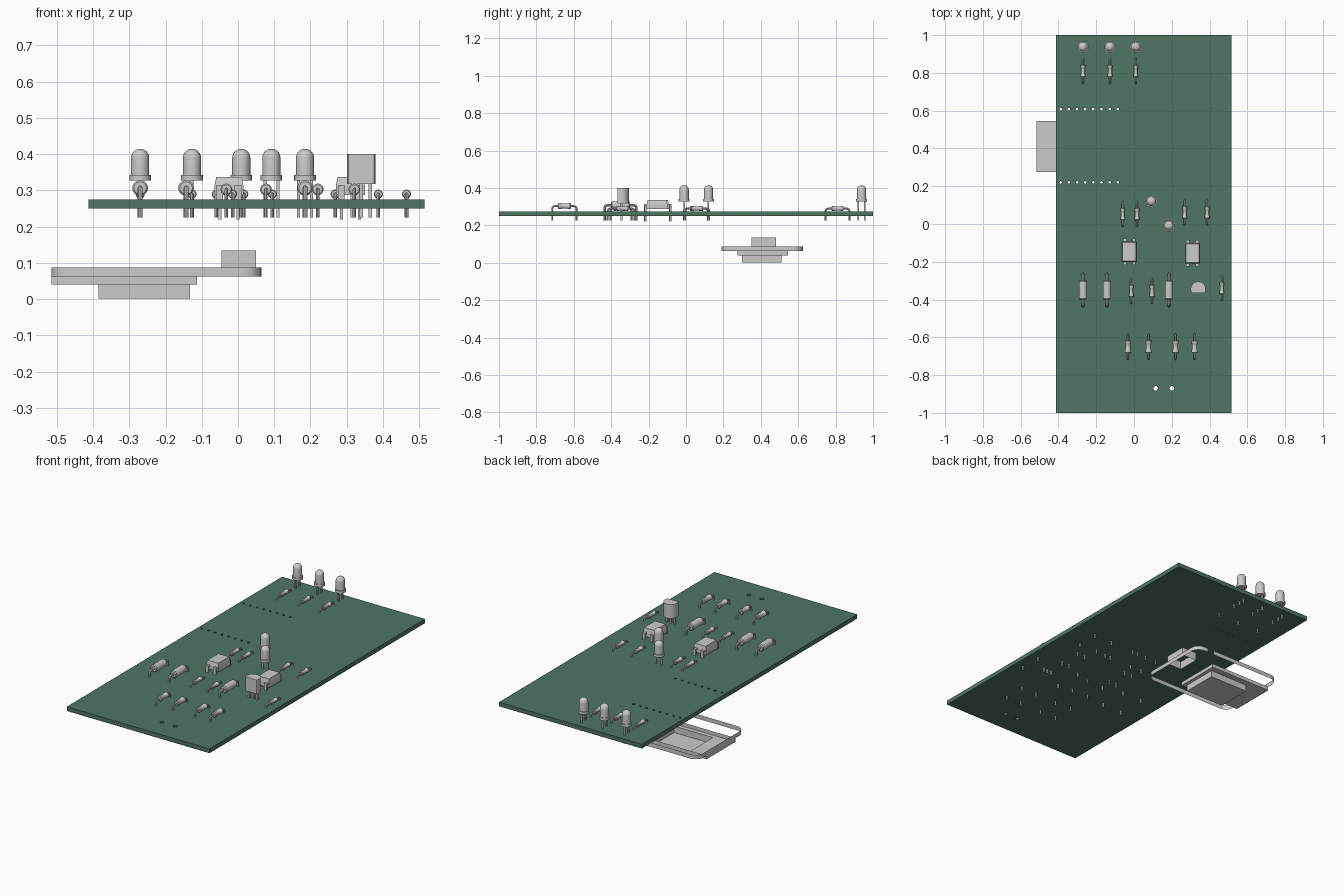
import bpy, bmesh, math
from mathutils import Matrix, Vector

cube = bpy.data.objects.get("Cube")
if cube:
    bpy.data.objects.remove(cube)


def material(name, rgb):
    m = bpy.data.materials.new(name)
    m.use_nodes = True
    m.diffuse_color = (*rgb, 1)
    m.node_tree.nodes["Principled BSDF"].inputs["Base Color"].default_value = (*rgb, 1)
    return m


green = material("board green", (0.08, 0.18, 0.125))
grey = material("light grey", (0.6, 0.6, 0.6))
BOTTOM, TOP, PIN_END = 0.25, 0.275, 0.225


# Helpers: each adds geometry to a bmesh
def box(bm, x0, x1, y0, y1, z0, z1, taper=0):
    c = Vector(((x0 + x1) / 2, (y0 + y1) / 2, (z0 + z1) / 2))
    size = (x1 - x0, y1 - y0, z1 - z0)
    verts = bmesh.ops.create_cube(bm, size=1)["verts"]
    for v in verts:
        upper = v.co.z > 0
        v.co = c + Vector([a * s for a, s in zip(v.co, size)])
        if upper and taper:
            v.co.x += taper if v.co.x < c.x else -taper
            v.co.y += taper if v.co.y < c.y else -taper


def lathe(bm, profile, matrix=Matrix(), sides=20):
    """Revolve (radius, height) points about z."""
    verts = [bm.verts.new((r, 0, h)) for r, h in profile]
    edges = [bm.edges.new(p) for p in zip(verts, verts[1:])]
    out = bmesh.ops.spin(bm, geom=verts + edges, cent=(0, 0, 0), axis=(0, 0, 1),
                         angle=math.tau, steps=sides, use_duplicate=False)
    bmesh.ops.remove_doubles(bm, verts=bm.verts[:], dist=1e-5)
    new = [v for v in bm.verts if v.is_valid and not v.tag]
    bmesh.ops.transform(bm, matrix=matrix, verts=new)
    for v in bm.verts:
        v.tag = True


def tube(bm, path, radius, sides=8):
    """Sweep a circle along a path lying in the plane x = constant."""
    rings = []
    for i, p in enumerate(path):
        t = (Vector(path[min(i + 1, len(path) - 1)]) - Vector(path[max(i - 1, 0)])).normalized()
        n = t.cross(Vector((1, 0, 0)))
        rings.append([bm.verts.new(Vector(p) + radius * (
            math.cos(a) * n + math.sin(a) * Vector((1, 0, 0))))
            for a in (math.tau * k / sides for k in range(sides))])
    for a, b in zip(rings, rings[1:]):
        for k in range(sides):
            j = (k + 1) % sides
            bm.faces.new((a[k], a[j], b[j], b[k]))
    bm.faces.new(rings[0])
    bm.faces.new(rings[-1])


def finish(bm, name, mat, spots=((0, 0),), smooth=True):
    """Place the finished mesh at every (x, y) spot."""
    bmesh.ops.recalc_face_normals(bm, faces=bm.faces[:])
    me = bpy.data.meshes.new(name)
    bm.to_mesh(me)
    bm.free()
    me.materials.append(mat)
    objs = []
    for x, y in spots:
        ob = bpy.data.objects.new(name, me)
        ob.location = (x, y, 0)
        bpy.context.collection.objects.link(ob)
        objs.append(ob)
    if smooth:
        bpy.ops.object.select_all(action='DESELECT')
        objs[0].select_set(True)
        bpy.context.view_layer.objects.active = objs[0]
        bpy.ops.object.shade_smooth_by_angle(angle=math.radians(35))
    return objs[0]


# Circuit board with drilled holes
bm = bmesh.new()
box(bm, -0.413, 0.515, -1, 1, BOTTOM, TOP)
board = finish(bm, "circuit_board", green, smooth=False)
holes = [(-0.388 + 0.0432 * i, y, 0.007) for i in range(8) for y in (0.22, 0.608)]
holes += [(0.115, -0.87, 0.012), (0.2, -0.87, 0.012)]
bm = bmesh.new()
for x, y, r in holes:
    bmesh.ops.create_cone(bm, cap_ends=True, segments=12, radius1=r, radius2=r, depth=0.1,
                          matrix=Matrix.Translation((x, y, 0.26)))
cutter = finish(bm, "hole_cutter", green, smooth=False)
cutter.hide_render = True
cutter.hide_set(True)
cut = board.modifiers.new("holes", 'BOOLEAN')
cut.operation, cut.object, cut.solver = 'DIFFERENCE', cutter, 'EXACT'

# Round lamps: flange, body and dome, with two legs
dome = [(0.025 * math.cos(a), 0.39 + 0.025 * math.sin(a))
        for a in (math.pi / 2 * k / 6 for k in range(7))]
lamp = [(0, 0.327), (0.03, 0.327), (0.03, 0.342), (0.025, 0.342)] + dome[:-1] + [(0, 0.415)]
for name, spots, along_y in (
        ("edge_lamp", [(-0.27, 0.938), (-0.127, 0.938), (0.009, 0.938)], True),
        ("centre_lamp", [(0.092, 0.12), (0.185, -0.01)], False)):
    bm = bmesh.new()
    lathe(bm, lamp, sides=24)
    for s in (-0.018, 0.018):
        x, y = (0, s) if along_y else (s, 0)
        box(bm, x - 0.004, x + 0.004, y - 0.004, y + 0.004, PIN_END, 0.33)
    finish(bm, name, grey, spots)


# Axial parts: a lying body on a bent wire
def axial(name, spots, half_body, radius, waist, half_span, z, wire):
    bm = bmesh.new()
    e, h = half_body * 0.45, half_body
    profile = [(0, -h), (radius * 0.8, -h), (radius, -h * 0.9), (radius, -e - 0.004), (waist, -e)]
    profile += [(r, -t) for r, t in reversed(profile)]
    lathe(bm, profile, Matrix.Translation((0, 0, z)) @ Matrix.Rotation(math.pi / 2, 4, 'X'))
    bend = 0.014
    arc = [(0, half_span - bend + bend * math.sin(a), z - bend + bend * math.cos(a))
           for a in (math.pi / 2 * k / 4 for k in range(5))]
    right = arc + [(0, half_span, PIN_END)]
    tube(bm, [(x, -y, h) for x, y, h in reversed(right)] + right, wire)
    finish(bm, name, grey, spots)


axial("small_resistor",
      [(x, 0.81) for x in (-0.27, -0.127, 0.009)]
      + [(-0.06, 0.053), (0.016, 0.053), (0.268, 0.06), (0.387, 0.06)]
      + [(-0.015, -0.355), (0.095, -0.355), (0.465, -0.34)],
      0.032, 0.0125, 0.010, 0.064, 0.29, 0.005)
axial("front_resistor", [(x, -0.65) for x in (-0.032, 0.077, 0.22, 0.321)],
      0.034, 0.016, 0.0135, 0.065, 0.303, 0.005)
axial("large_diode", [(x, -0.35) for x in (-0.27, -0.143, 0.185)],
      0.05, 0.0215, 0.0215, 0.085, 0.307, 0.007)

# Four-legged chips with a shallow side marker
for name, spot, side in (("left_chip", (-0.025, -0.147), -1), ("right_chip", (0.31, -0.155), 1)):
    bm = bmesh.new()
    box(bm, -0.04, 0.04, -0.055, 0.055, 0.288, 0.312)
    box(bm, -0.04, 0.04, -0.055, 0.055, 0.312, 0.337, 0.005)
    tip = [bm.verts.new(p) for p in ((side * 0.035, 0.01, 0.3375), (side * 0.035, -0.01, 0.3375),
                                     (side * 0.022, 0, 0.3375))]
    bm.faces.new(tip)
    for x in (-0.025, 0.025):
        for s in (-1, 1):
            y0, y1 = sorted((s * 0.05, s * 0.07))
            box(bm, x - 0.009, x + 0.009, y0, y1, 0.307, 0.315)
            y0, y1 = sorted((s * 0.063, s * 0.07))
            box(bm, x - 0.009, x + 0.009, y0, y1, 0.268, 0.315)
            box(bm, x - 0.004, x + 0.004, y0, y1, 0.22, 0.27)
    finish(bm, name, grey, [spot], smooth=False)

# Three-legged transistor: a round body with a flat front
bm = bmesh.new()
arc = [(0.34 + 0.04 * math.cos(a), -0.345 + 0.04 * math.sin(a))
       for a in (math.radians(-30 + 240 * k / 20) for k in range(21))]
face = bm.faces.new([bm.verts.new((x, y, 0.318)) for x, y in arc])
top = bmesh.ops.extrude_face_region(bm, geom=[face])["geom"]
bmesh.ops.translate(bm, vec=(0, 0, 0.082), verts=[v for v in top if isinstance(v, bmesh.types.BMVert)])
for x in (0.315, 0.34, 0.365):
    box(bm, x - 0.005, x + 0.005, -0.35, -0.34, PIN_END, 0.32)
finish(bm, "transistor", grey)


# Loose holder under the board, made of thin sheet
def rect(bm, x0, x1, y0, y1, z):
    return [bm.verts.new((x, y, z)) for x, y in ((x0, y0), (x1, y0), (x1, y1), (x0, y1))]


def join(bm, a, b):
    for k in range(4):
        j = (k + 1) % 4
        bm.faces.new((a[k], a[j], b[j], b[k]))


bm = bmesh.new()
outer, inner = (-0.515, -0.113, 0.275, 0.545), (-0.385, -0.133, 0.3, 0.51)
loops = [rect(bm, *r, z) for r, z in ((outer, 0.062), (outer, 0.04), (inner, 0.04), (inner, 0.002))]
for a, b in zip(loops, loops[1:]):
    join(bm, a, b)
bm.faces.new(loops[-1])
finish(bm, "holder_tray", grey, smooth=False)

bm = bmesh.new()
sleeve = (-0.045, 0.05, 0.35, 0.48)
join(bm, rect(bm, *sleeve, 0.087), rect(bm, *sleeve, 0.135))
finish(bm, "holder_sleeve", grey, smooth=False)

# Upright band with rounded corners and a small gap
bm = bmesh.new()
path, r = [(-0.05, 0.625)], 0.05
for cx, cy, start in ((-0.465, 0.575, 90), (-0.465, 0.24, 180), (0.015, 0.24, 270), (0.015, 0.575, 0)):
    for k in range(7):
        a = math.radians(start + 15 * k)
        path.append((cx + r * math.cos(a), cy + r * math.sin(a)))
path.append((-0.01, 0.625))
walls = [[bm.verts.new((x, y, z)) for z in (0.062, 0.087)] for x, y in path]
for a, b in zip(walls, walls[1:]):
    bm.faces.new((a[0], b[0], b[1], a[1]))
finish(bm, "holder_band", grey)
